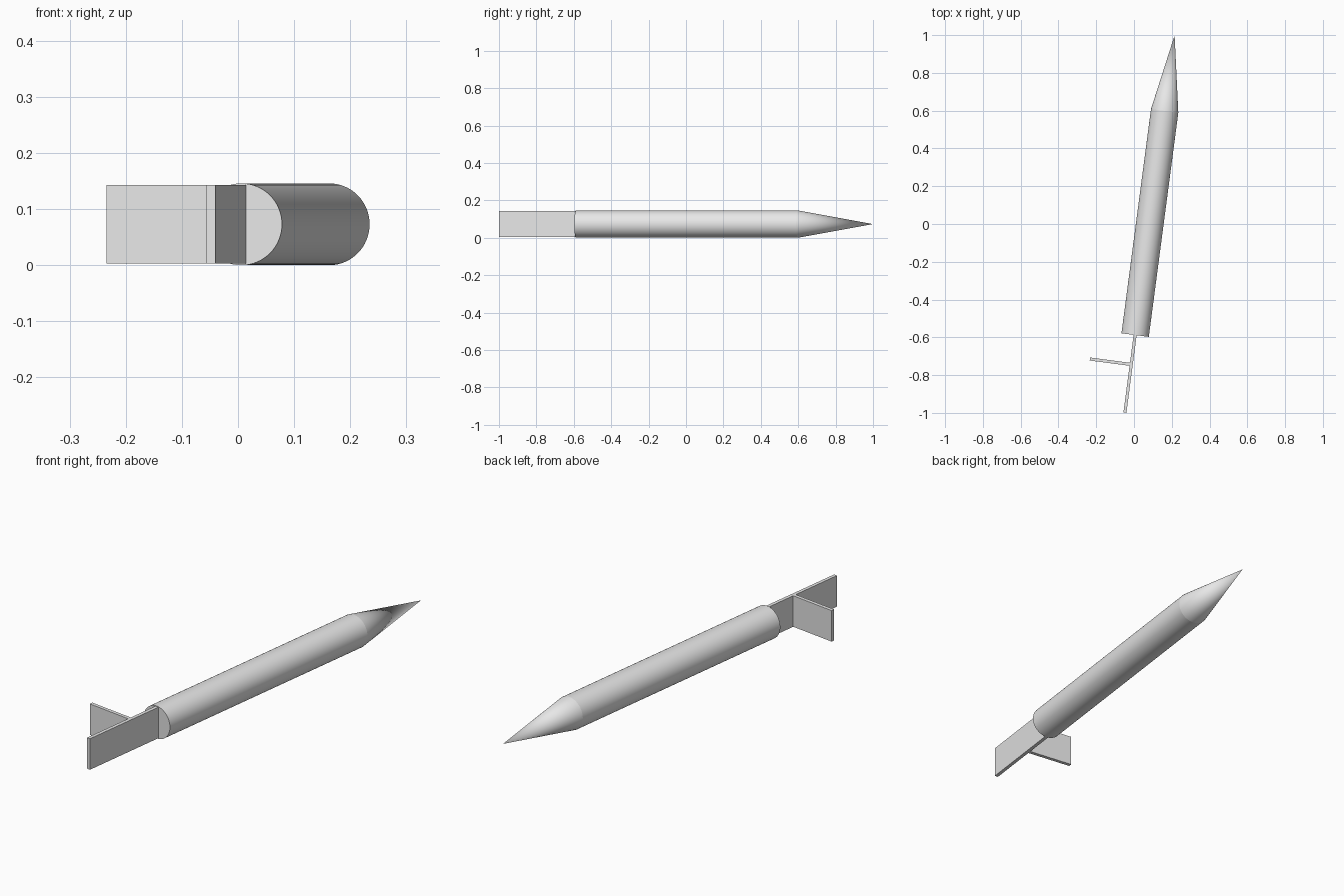
import bpy
import math
from mathutils import Matrix, Vector

default_cube = bpy.data.objects.get("Cube")
if default_cube:
    bpy.data.objects.remove(default_cube, do_unlink=True)

RADIUS = 0.073
BODY_LENGTH = 1.197
NOSE_LENGTH = 0.404
FIN_HEIGHT = 0.14
FIN_THICKNESS = 0.016

# Local frame: origin at the centre of the rear cap, +y along the body
FRAME = (Matrix.Translation((0.006, -0.588, RADIUS))
         @ Matrix.Rotation(math.radians(-7.5), 4, "Z"))
ALONG_Y = Matrix.Rotation(math.radians(-90), 4, "X")

grey = bpy.data.materials.new("light grey")
grey.use_nodes = True
grey.diffuse_color = (0.8, 0.8, 0.8, 1)
grey.node_tree.nodes["Principled BSDF"].inputs["Base Color"].default_value = (0.8, 0.8, 0.8, 1)


def finish(name, local):
    """Name, place and colour the newest primitive."""
    obj = bpy.context.object
    obj.name = name
    obj.data.transform(FRAME @ local)
    obj.data.materials.append(grey)
    return obj


def round_part(name, start, length, tip_radius, cap):
    bpy.ops.mesh.primitive_cone_add(vertices=64, radius1=RADIUS, radius2=tip_radius,
                                    depth=length, end_fill_type=cap)
    finish(name, Matrix.Translation((0, start + length / 2, 0)) @ ALONG_Y)
    bpy.ops.object.shade_smooth_by_angle(angle=math.radians(30))


def plate(name, centre, size):
    bpy.ops.mesh.primitive_cube_add(size=1)
    finish(name, Matrix.Translation(centre) @ Matrix.Diagonal(Vector((*size, 1))))


# Cylindrical body and pointed nose
round_part("body", 0, BODY_LENGTH, RADIUS, "NGON")
round_part("nose_cone", BODY_LENGTH, NOSE_LENGTH, 0, "NOTHING")

# Long tail plate behind the body, with one plate branching off to the side
TAIL = 0.414
SIDE = 0.221
plate("tail_fin", (0, -TAIL / 2, 0), (FIN_THICKNESS, TAIL, FIN_HEIGHT))
plate("side_fin", (-SIDE / 2, -0.157, 0), (SIDE, FIN_THICKNESS, FIN_HEIGHT))
